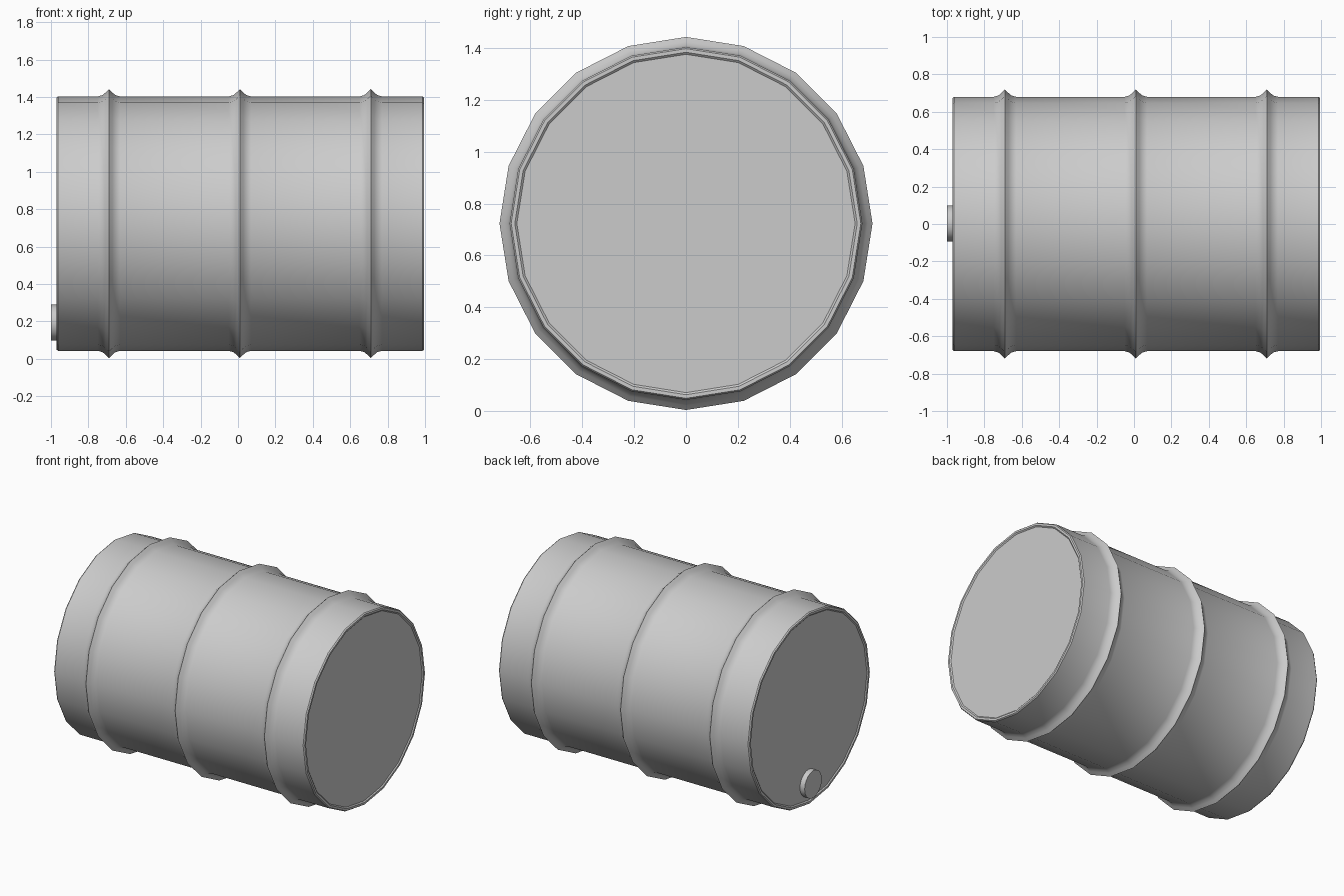
import bpy, bmesh, math

if "Cube" in bpy.data.objects:
    bpy.data.objects.remove(bpy.data.objects["Cube"])

CZ = 0.723  # height of the barrel axis


def lathe_x(name, profile, sides, cy, cz, angle=35):
    """Revolve (x, radius) points about an x-parallel axis, capping both ends."""
    bm = bmesh.new()
    rings = []
    for x, r in profile:
        rings.append([bm.verts.new((x,
                                    cy + r * math.sin(2 * math.pi * i / sides),
                                    cz + r * math.cos(2 * math.pi * i / sides)))
                      for i in range(sides)])
    for a, b in zip(rings, rings[1:]):
        for i in range(sides):
            j = (i + 1) % sides
            bm.faces.new((a[i], a[j], b[j], b[i]))
    bm.faces.new(rings[0])
    bm.faces.new(rings[-1])
    bmesh.ops.recalc_face_normals(bm, faces=bm.faces)
    mesh = bpy.data.meshes.new(name)
    bm.to_mesh(mesh)
    bm.free()
    obj = bpy.data.objects.new(name, mesh)
    bpy.context.collection.objects.link(obj)
    bpy.ops.object.select_all(action='DESELECT')
    bpy.context.view_layer.objects.active = obj
    obj.select_set(True)
    bpy.ops.object.shade_smooth_by_angle(angle=math.radians(angle))
    return obj


# Drum body: slightly recessed ends with a thin lip, three raised hoops
R = 0.68
left_lip = [(-0.963, 0.652), (-0.97, 0.66), (-0.97, 0.674), (-0.962, R)]
right_lip = [(0.987, R), (0.995, 0.674), (0.995, 0.66), (0.988, 0.652)]
hoop = [(-0.06, 0), (-0.035, 0.007), (-0.018, 0.021), (0, 0.039),
        (0.018, 0.021), (0.035, 0.007), (0.06, 0)]
profile = left_lip[:]
for hx in (-0.69, 0.01, 0.71):
    profile += [(hx + dx, R + dr) for dx, dr in hoop]
profile += right_lip
lathe_x("drum_body", profile, 20, 0, CZ)

# Bung cap low on the left end
lathe_x("bung_cap", [(-0.95, 0.096), (-1.0, 0.096)], 20, 0.003, 0.194)
